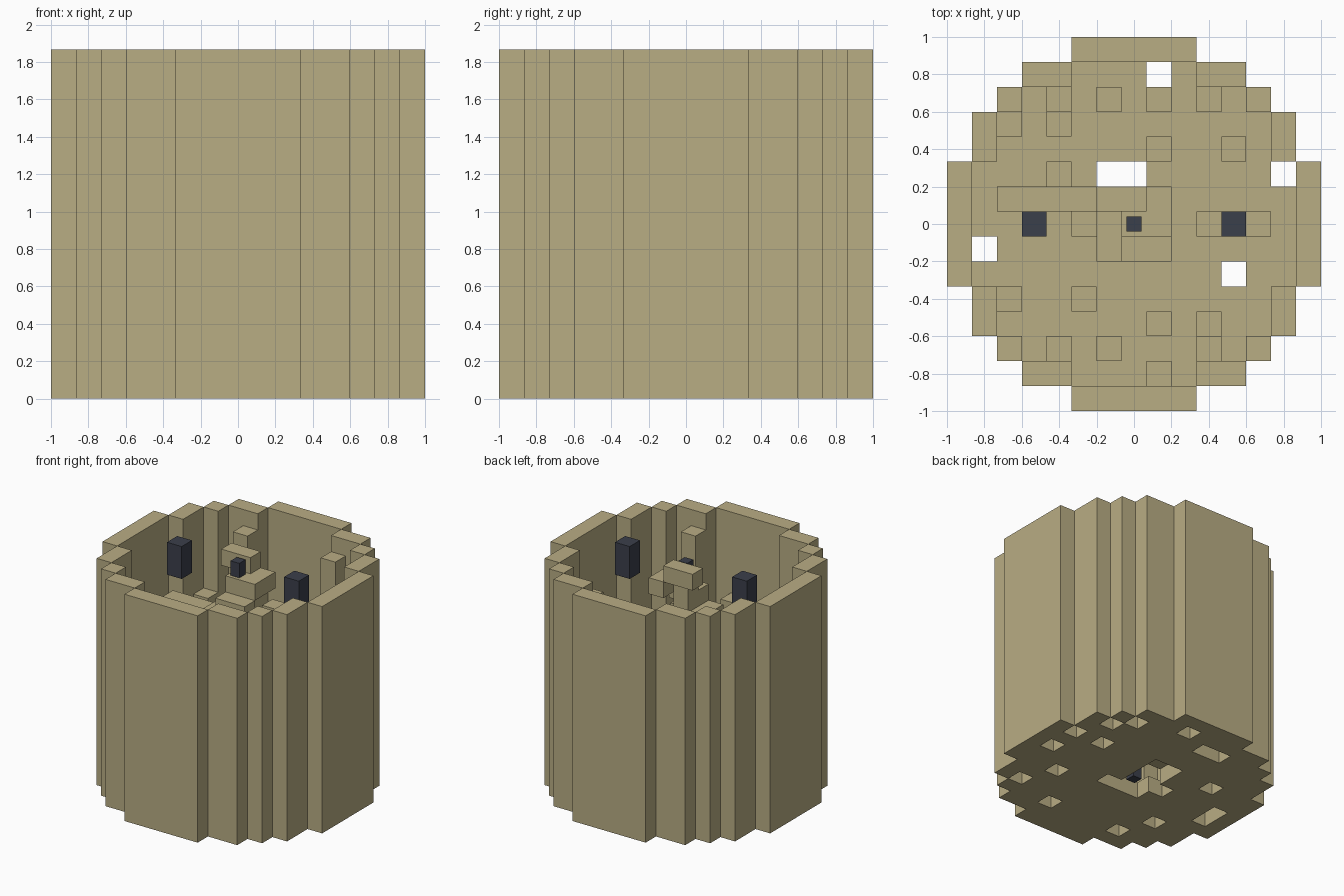
import bpy, bmesh
from mathutils import Vector

cube = bpy.data.objects.get("Cube")
if cube:
    bpy.data.objects.remove(cube, do_unlink=True)

U = 2 / 15        # one block
LAYERS = 14       # tower height in blocks


def material(name, rgb):
    m = bpy.data.materials.new(name)
    m.use_nodes = True
    m.diffuse_color = (*rgb, 1)
    m.node_tree.nodes["Principled BSDF"].inputs["Base Color"].default_value = (*rgb, 1)
    return m


STONE = material("sandy stone", (0.485, 0.417, 0.231))
IRON = material("dark iron", (0.044, 0.050, 0.070))
SIDES = [Vector(d) for d in ((1, 0, 0), (-1, 0, 0), (0, 1, 0),
                             (0, -1, 0), (0, 0, 1), (0, 0, -1))]


def finish(name, bm, mat):
    mesh = bpy.data.meshes.new(name)
    bm.to_mesh(mesh)
    bm.free()
    mesh.materials.append(mat)
    ob = bpy.data.objects.new(name, mesh)
    bpy.context.collection.objects.link(ob)
    return ob


def blocks(name, cells, mat=STONE):
    """Skin a set of block cells with only its outer faces, merged where flat."""
    cells = set(cells)
    bm = bmesh.new()
    for c in cells:
        centre = Vector((c[0], c[1], c[2] + 0.5))
        for d in SIDES:
            if (c[0] + int(d.x), c[1] + int(d.y), c[2] + int(d.z)) in cells:
                continue
            a = Vector((d.y, d.z, d.x))
            b = d.cross(a)
            corners = [(-1, -1), (1, -1), (1, 1), (-1, 1)]
            bm.faces.new([bm.verts.new((centre + (d + a * i + b * j) / 2) * U)
                          for i, j in corners])
    bmesh.ops.remove_doubles(bm, verts=bm.verts, dist=0.001)
    bmesh.ops.dissolve_limit(bm, angle_limit=0.01, verts=bm.verts, edges=bm.edges)
    return finish(name, bm, mat)


def box(name, size, location, mat):
    bm = bmesh.new()
    bmesh.ops.create_cube(bm, size=1)
    bmesh.ops.scale(bm, vec=size, verts=bm.verts)
    bmesh.ops.translate(bm, vec=location, verts=bm.verts)
    return finish(name, bm, mat)


# Round plan: half width of each row of blocks
HALF = [7, 7, 7, 6, 6, 5, 4, 2]


def inside(x, y):
    return abs(y) <= 7 and abs(x) <= HALF[abs(y)]


plan = [(x, y) for x in range(-7, 8) for y in range(-7, 8) if inside(x, y)]
rim = {(x, y) for x, y in plan
       if not all(inside(x + i, y + j) for i, j in ((1, 0), (-1, 0), (0, 1), (0, -1)))}
stairwell = {(x, y) for x in (-1, 0, 1) for y in (-1, 0, 1)}

# Outer wall and two floors with missing blocks
shafts = {(1, 6), (-1, 2), (0, 2), (6, 2), (-6, -1), (4, -2)}
gaps = {(5, 4), (4, 5), (4, 2), (6, 0), (5, -4), (-2, 5), (-1, 5), (2, -5),
        (-4, 2), (-2, 0), (-6, 0), (-4, -3), (-3, -5)}
shell = {(x, y, z) for x, y in rim for z in range(LAYERS)}
shell |= {(x, y, 0) for x, y in plan if (x, y) not in shafts | gaps | stairwell}
shell |= {(x, y, 6) for x, y in plan if (x, y) not in shafts | stairwell}
blocks("tower_wall_and_floors", shell)

# Tall posts and short stubs on the upper floor
for x, y in ((3, 5), (-3, 5), (3, -5)):
    blocks("tall_post", [(x, y, z) for z in range(7, 13)])
stubs = [(-1, 5), (1, 5), (-5, 4), (-3, 4), (1, 3), (4, 3), (-3, 2), (-2, 0), (3, 0),
         (5, 0), (-5, -3), (-2, -3), (1, -4), (3, -4), (-3, -5), (-1, -5), (1, -6)]
for x, y in stubs:
    blocks("short_post", [(x, y, z) for z in (7, 8)])
blocks("landing_beam", [(x, 1, 9) for x in range(-5, -1)])

# Spiral stair: four two-block steps per turn around a column
turn = [((-1, 1), (0, 1)), ((1, 1), (1, 0)), ((1, -1), (0, -1)), ((-1, -1), (-1, 0))]
for z in range(LAYERS):
    step = turn[(LAYERS - 1 - z) % 4]
    blocks("stair_step", [(x, y, z) for x, y in step])
blocks("stair_column", [(0, 0, z) for z in range(1, LAYERS - 1)])

# Dark hanging blocks and small lamps on the column line
for side, x in (("left", 4), ("right", -4)):
    blocks(side + "_hanging_block", [(x, 0, 12), (x, 0, 13)], IRON)
for name, z in (("top_lamp", 13 * U), ("bottom_lamp", 0)):
    box(name, (0.08, 0.08, 0.12), (0, 0, z + 0.06), IRON)
